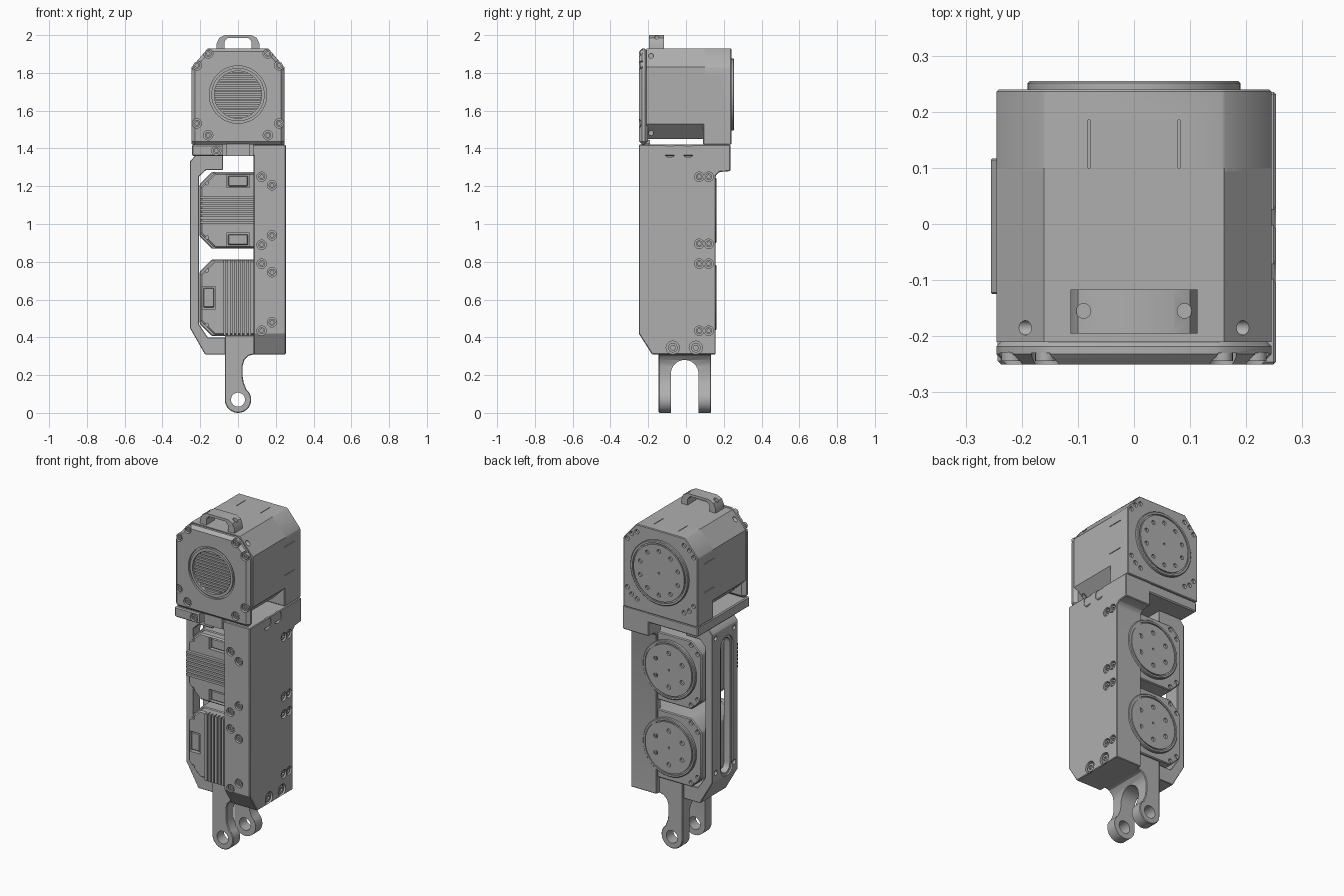
import bpy, bmesh
from math import cos, sin, pi, radians

cube = bpy.data.objects.get("Cube")
if cube:
    bpy.data.objects.remove(cube, do_unlink=True)

grey = bpy.data.materials.new("machined_grey")
grey.use_nodes = True
colour = (0.43, 0.43, 0.43, 1)
grey.diffuse_color = colour
grey.node_tree.nodes["Principled BSDF"].inputs["Base Color"].default_value = colour


def apply(ob, mod):
    bpy.ops.object.select_all(action='DESELECT')
    bpy.context.view_layer.objects.active = ob
    ob.select_set(True)
    bpy.ops.object.modifier_apply(modifier=mod.name)


def prism(name, polys, axis, a, b, bevel=0):
    """Extrude outlines along an axis: x uses (y, z), y uses (x, z), z uses (x, y)."""
    bm = bmesh.new()
    place = {'x': lambda u, v, w: (w, u, v),
             'y': lambda u, v, w: (u, w, v),
             'z': lambda u, v, w: (u, v, w)}[axis]
    for poly in polys:
        ends = [[bm.verts.new(place(u, v, w)) for u, v in poly] for w in (a, b)]
        bm.faces.new(ends[0])
        bm.faces.new(ends[1][::-1])
        for i in range(len(poly)):
            j = (i + 1) % len(poly)
            bm.faces.new((ends[0][i], ends[1][i], ends[1][j], ends[0][j]))
    bmesh.ops.recalc_face_normals(bm, faces=bm.faces)
    mesh = bpy.data.meshes.new(name)
    bm.to_mesh(mesh)
    bm.free()
    mesh.materials.append(grey)
    ob = bpy.data.objects.new(name, mesh)
    bpy.context.collection.objects.link(ob)
    if bevel:
        mod = ob.modifiers.new("edge", 'BEVEL')
        mod.width, mod.segments = bevel, 1
        mod.limit_method, mod.angle_limit = 'ANGLE', radians(40)
        apply(ob, mod)
    return ob


def circ(u, v, r, n=40):
    return [(u + r * cos(2 * pi * i / n), v + r * sin(2 * pi * i / n)) for i in range(n)]


def rect(u0, u1, v0, v1):
    return [(u0, v0), (u1, v0), (u1, v1), (u0, v1)]


def octagon(cx, cz, h, c):
    pts = [(h - c, h), (h, h - c), (h, c - h), (h - c, -h),
           (c - h, -h), (-h, c - h), (-h, h - c), (c - h, h)]
    return [(cx + u, cz + v) for u, v in pts]


def cut(ob, polys, axis, a, b):
    tool = prism("cutter", polys, axis, a, b)
    tool.hide_render = True
    mod = ob.modifiers.new("cut", 'BOOLEAN')
    mod.operation, mod.solver, mod.object = 'DIFFERENCE', 'EXACT', tool
    apply(ob, mod)
    bpy.data.objects.remove(tool, do_unlink=True)


def bolts(host, axis, face, side, pts, r=0.025):
    """Counterbores in a face, each holding a socket-head screw."""
    cut(host, [circ(u, v, r, 24) for u, v in pts], axis, face - side * 0.02, face + side * 0.05)
    heads = prism(host.name + "_screws", [circ(u, v, r * 0.72, 20) for u, v in pts],
                  axis, face - side * 0.022, face - side * 0.006)
    cut(heads, [circ(u, v, r * 0.4, 6) for u, v in pts], axis, face - side * 0.016, face + side * 0.05)


def groove(ob, u, v, r0, r1, face, side, depth):
    """Ring groove in a face across y."""
    outer = prism("ring_cutter", [circ(u, v, r1, 48)], 'y', face - side * depth, face + side * 0.02)
    cut(outer, [circ(u, v, r0, 48)], 'y', face - side * 0.1, face + side * 0.1)
    mod = ob.modifiers.new("cut", 'BOOLEAN')
    mod.operation, mod.solver, mod.object = 'DIFFERENCE', 'EXACT', outer
    apply(ob, mod)
    bpy.data.objects.remove(outer, do_unlink=True)


def output_disc(name, z, r, y0, y1, holes, hole_ring, hole_r):
    """Rotating output flange on the back of an actuator."""
    disc = prism(name, [circ(0, z, r, 64)], 'y', y0, y1, 0.004)
    groove(disc, 0, z, r * 0.88, r * 0.92, y1, 1, 0.008)
    spots = [circ(hole_ring * cos(t), z + hole_ring * sin(t), hole_r, 16)
             for t in (2 * pi * (i + 0.5) / holes for i in range(holes))]
    cut(disc, spots + [circ(0, z, 0.006, 12)], 'y', y1 - 0.012, y1 + 0.02)


# Head actuator: front cover, octagonal core, back block
HZ = 1.685
top = [(0.245, 1.83), (0.16, 1.93), (-0.16, 1.93), (-0.245, 1.83)]
square = top + [(-0.245, 1.42), (0.245, 1.42)]
cover = prism("head_front_cover", [square], 'y', -0.25, -0.2, 0.018)
bolts(cover, 'y', -0.25, -1, [(s * x, z) for s in (-1, 1) for x, z in
      ((0.158, 1.903), (0.218, 1.84), (0.218, 1.533), (0.158, 1.47))])
groove(cover, 0, HZ, 0.141, 0.152, -0.25, -1, 0.012)
cut(cover, [circ(0, HZ, 0.125, 48)], 'y', -0.3, -0.228)
slats = []
for i in range(13):
    dz = (i - 6) * 0.019
    w = (0.125 ** 2 - dz ** 2) ** 0.5 - 0.001
    slats.append(rect(-w, w, HZ + dz - 0.006, HZ + dz + 0.006))
prism("head_grille", slats, 'y', -0.24, -0.22)

core = prism("head_core", [top + [(-0.245, 1.53), (-0.165, 1.45), (0.165, 1.45), (0.245, 1.53)]],
             'y', -0.21, 0.1)
back = prism("head_back_block", [square], 'y', 0.09, 0.24, 0.004)
output_disc("head_output_disc", HZ, 0.19, 0.23, 0.255, 10, 0.13, 0.012)
cut(back, [circ(sx * u, HZ + sz * v, 0.013, 16) for sx in (-1, 1) for sz in (-1, 1)
           for u, v in ((0.155, 0.2), (0.19, 0.18), (0.218, 0.145))], 'y', 0.225, 0.3)
for s in (-1, 1):
    cut(core, [circ(-0.185, z, 0.013, 16) for z in (1.48, 1.89)], 'x', s * 0.17, s * 0.3)
    # Narrow latch seams on the sides and the top
    for part in (core, back):
        seams = [rect(0.088, 0.18, z - 0.002, z + 0.002) for z in (1.605, 1.775)]
        cut(part, seams, 'x', s * 0.238, s * 0.3)
    cut(back, [rect(s * 0.08 - 0.002, s * 0.08 + 0.002, 0.1, 0.185)], 'z', 1.922, 1.95)

# Carrying handle on top
handle = prism("top_handle", [[(-0.113, 1.92), (-0.113, 1.955), (-0.1, 1.985), (-0.07, 2.0),
                               (0.07, 2.0), (0.1, 1.985), (0.113, 1.955), (0.113, 1.92)]],
               'y', -0.195, -0.117)
cut(handle, [[(-0.072, 1.9), (-0.072, 1.965), (-0.055, 1.985), (0.055, 1.985),
              (0.072, 1.965), (0.072, 1.9)]], 'y', -0.3, 0)
for s in (-1, 1):
    cut(handle, [circ(s * 0.09, -0.155, 0.013, 16)], 'z', 1.97, 2.1)

# Flange under the head, with front tabs
flange = prism("head_flange", [rect(-0.243, 0.25, -0.25, 0.235)], 'z', 1.36, 1.42, 0.006)
cut(flange, [rect(-0.08, 0.08, -0.3, -0.2)], 'z', 1.3, 1.5)
bolts(flange, 'y', -0.25, -1, [(-0.115, 1.388), (0.115, 1.388)])
prism("flange_tab", [[(-0.06, 1.36), (0.06, 1.36), (0.06, 1.425), (0.045, 1.445),
                      (-0.045, 1.445), (-0.06, 1.425)]], 'y', -0.235, -0.19)

# Side channel holding the two lower actuators
channel = prism("side_channel", [[(-0.25, 1.42), (-0.25, 0.42), (-0.18, 0.31), (0.157, 0.31),
                                  (0.157, 1.255), (0.175, 1.275), (0.235, 1.28), (0.235, 1.42)]],
                'x', 0.083, 0.253, 0.004)
cut(channel, [rect(-0.205, 0.12, 0.38, 1.34)], 'x', 0, 0.215)
bolts(channel, 'x', 0.253, 1, [(y, z) for y in (0.07, 0.12) for z in (1.25, 0.895, 0.79, 0.435)])
bolts(channel, 'x', 0.253, 1, [(-0.085, 1.388), (0.012, 1.388), (-0.07, 0.345), (0.052, 0.345)], 0.035)
bolts(channel, 'y', -0.25, -1, [(0.125, 1.25), (0.18, 1.205), (0.18, 0.94), (0.125, 0.89),
                                (0.125, 0.79), (0.18, 0.745), (0.18, 0.48), (0.125, 0.435)])

# Slotted plate on the other side, hooked at both ends
plate = prism("slotted_side_plate", [[
    (-0.08, 1.37), (-0.22, 1.37), (-0.255, 1.33), (-0.255, 0.45), (-0.175, 0.31), (0.1, 0.31),
    (0.1, 0.4), (-0.16, 0.4), (-0.207, 0.47), (-0.207, 1.25), (-0.17, 1.285), (-0.08, 1.285)]],
    'y', -0.125, 0.117, 0.003)
for half, depth in ((0.058, -0.245), (0.042, -0.15)):
    slot = [(-0.02 + half * cos(t), (1.22 if i < 9 else 0.5) + half * sin(t))
            for i, t in enumerate([pi * k / 8 for k in range(9)] + [pi + pi * k / 8 for k in range(9)])]
    cut(plate, [slot], 'x', depth, -0.3)
cut(plate, [circ(y, z, 0.014, 16) for y in (-0.09, 0.085) for z in (0.5, 1.3)], 'x', -0.24, -0.3)


# Two lower actuators, the upper one turned a quarter
def actuator(name, z, turned):
    def spin(poly):
        return [(v, z - u) if turned else (u, z + v) for u, v in poly]
    body = prism(name + "_body", [octagon(0, z, 0.203, 0.065)], 'y', -0.14, 0.145, 0.005)
    corners = [(sx * u, z + sz * v) for sx in (-1, 1) for sz in (-1, 1)
               for u, v in ((0.135, 0.178), (0.178, 0.135))]
    cut(body, [circ(u, v, 0.013, 16) for u, v in corners], 'y', 0.13, 0.2)
    front = prism(name + "_front_cover", [octagon(0, z, 0.198, 0.075)], 'y', -0.185, -0.13, 0.008)
    cut(front, [circ(sx * 0.165, z + sz * 0.145, 0.01, 12) for sx in (-1, 1) for sz in (-1, 1)],
        'y', -0.175, -0.3)
    # Connector sockets either side of the cooling fins
    cut(front, [spin(rect(s * 0.155 - 0.035, s * 0.155 + 0.035, -0.06, 0.06)) for s in (-1, 1)],
        'y', -0.16, -0.3)
    prism(name + "_sockets", [spin(rect(s * 0.155 - 0.028, s * 0.155 + 0.028, -0.052, 0.052))
                              for s in (-1, 1)], 'y', -0.178, -0.15, 0.004)
    prism(name + "_fins", [spin(rect(-0.077 + i * 0.022, -0.063 + i * 0.022, -0.2, 0.2))
                           for i in range(7)], 'y', -0.203, -0.17)
    output_disc(name + "_output_disc", z, 0.172, 0.13, 0.162, 6, 0.1, 0.013)


actuator("upper_actuator", 1.072, True)
actuator("lower_actuator", 0.61, False)

# Two-legged clevis at the bottom
eye = [(0.07 * cos(t), 0.07 + 0.07 * sin(t)) for t in (pi + pi * 1.28 * i / 22 for i in range(23))]
fork = prism("bottom_fork", [[(-0.07, 0.41)] + eye + [
    (0.03, 0.16), (0.025, 0.19), (0.025, 0.25), (0.034, 0.28), (0.055, 0.302), (0.085, 0.31),
    (0.21, 0.31), (0.21, 0.36), (0.085, 0.36), (0.085, 0.41)]], 'y', -0.145, 0.133, 0.004)
cut(fork, [circ(0, 0.07, 0.037)], 'y', -0.3, 0.3)
arch = [(-0.007 + 0.073 * cos(pi * i / 16), 0.207 + 0.073 * sin(pi * i / 16)) for i in range(17)]
cut(fork, [arch + [(-0.08, -0.1), (0.066, -0.1)]], 'x', -0.3, 0.3)

# Smooth round walls, keep edges crisp
bpy.ops.object.select_all(action='DESELECT')
for ob in bpy.context.scene.objects:
    if ob.type == 'MESH':
        ob.select_set(True)
        bpy.context.view_layer.objects.active = ob
bpy.ops.object.shade_smooth_by_angle(angle=radians(28))
